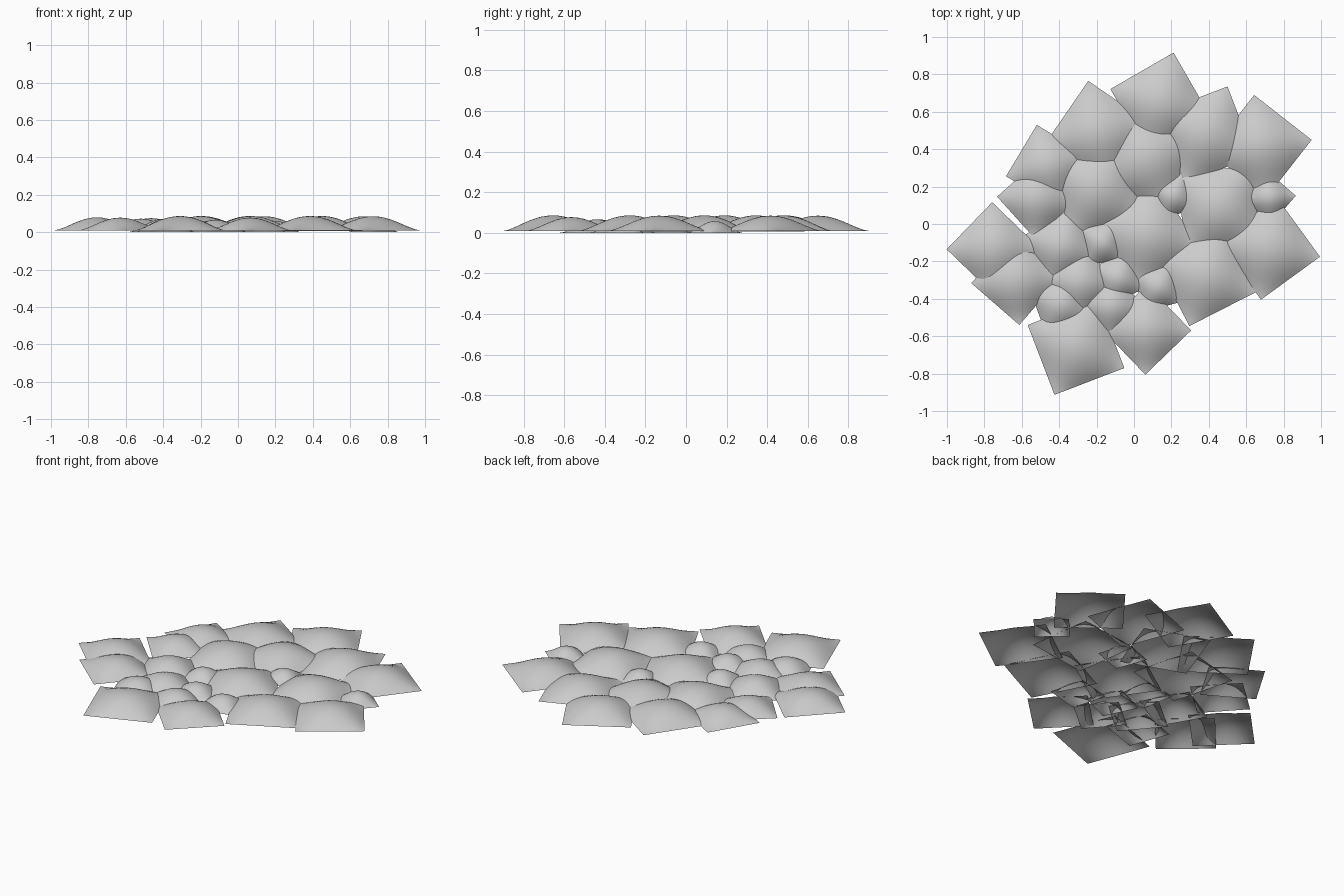
import bpy, bmesh, math
from mathutils import Matrix

# One cobble: an open square sheet bulged into a parabolic dome
def cobble(name, x, y, size, angle, base):
    height = 0.03 + 0.14 * size - base
    bm = bmesh.new()
    bmesh.ops.create_grid(bm, x_segments=16, y_segments=16, size=1)
    for v in bm.verts:
        u, w = v.co.x, v.co.y
        v.co = (u * size / 2, w * size / 2, height * (1 - u * u) * (1 - w * w))
    for f in bm.faces:
        f.smooth = True
    bm.transform(Matrix.Translation((x, y, base)) @ Matrix.Rotation(math.radians(angle), 4, 'Z'))
    mesh = bpy.data.meshes.new(name)
    bm.to_mesh(mesh)
    bm.free()
    bpy.context.collection.objects.link(bpy.data.objects.new(name, mesh))

# Outer ring: x, y, side, rotation
outer = [
    (0.14, 0.65, 0.39, 30), (0.676, 0.416, 0.39, -38), (0.385, 0.477, 0.40, 21),
    (-0.193, 0.487, 0.40, -34.5), (-0.465, 0.31, 0.32, -31), (-0.52, 0.135, 0.30, 42),
    (-0.754, -0.131, 0.35, 46), (-0.63, -0.30, 0.34, -41), (-0.31, -0.655, 0.40, 21),
    (0.065, -0.565, 0.34, 44), (0.383, -0.277, 0.40, 27), (0.722, -0.132, 0.39, 36),
]
# Large inner cobbles
inner = [
    (-0.20, 0.19, 0.40, 15), (0.06, 0.345, 0.40, -20), (0.45, 0.09, 0.40, 8),
    (0.07, -0.06, 0.40, 35),
]
# Small gap-filling cobbles
small = [
    (0.724, 0.141, 0.20, -41), (0.21, 0.15, 0.20, 20), (-0.39, -0.12, 0.30, 30),
    (-0.17, -0.10, 0.21, 10), (-0.29, -0.31, 0.29, 40), (-0.085, -0.29, 0.22, 25),
    (0.13, -0.335, 0.22, 15), (-0.39, -0.43, 0.26, 20), (-0.12, -0.44, 0.26, 40),
]
for label, stones, base in (("outer", outer, 0.008), ("inner", inner, 0.006), ("small", small, 0.0)):
    for i, s in enumerate(stones):
        cobble(f"{label}_cobble_{i + 1}", *s, base)
